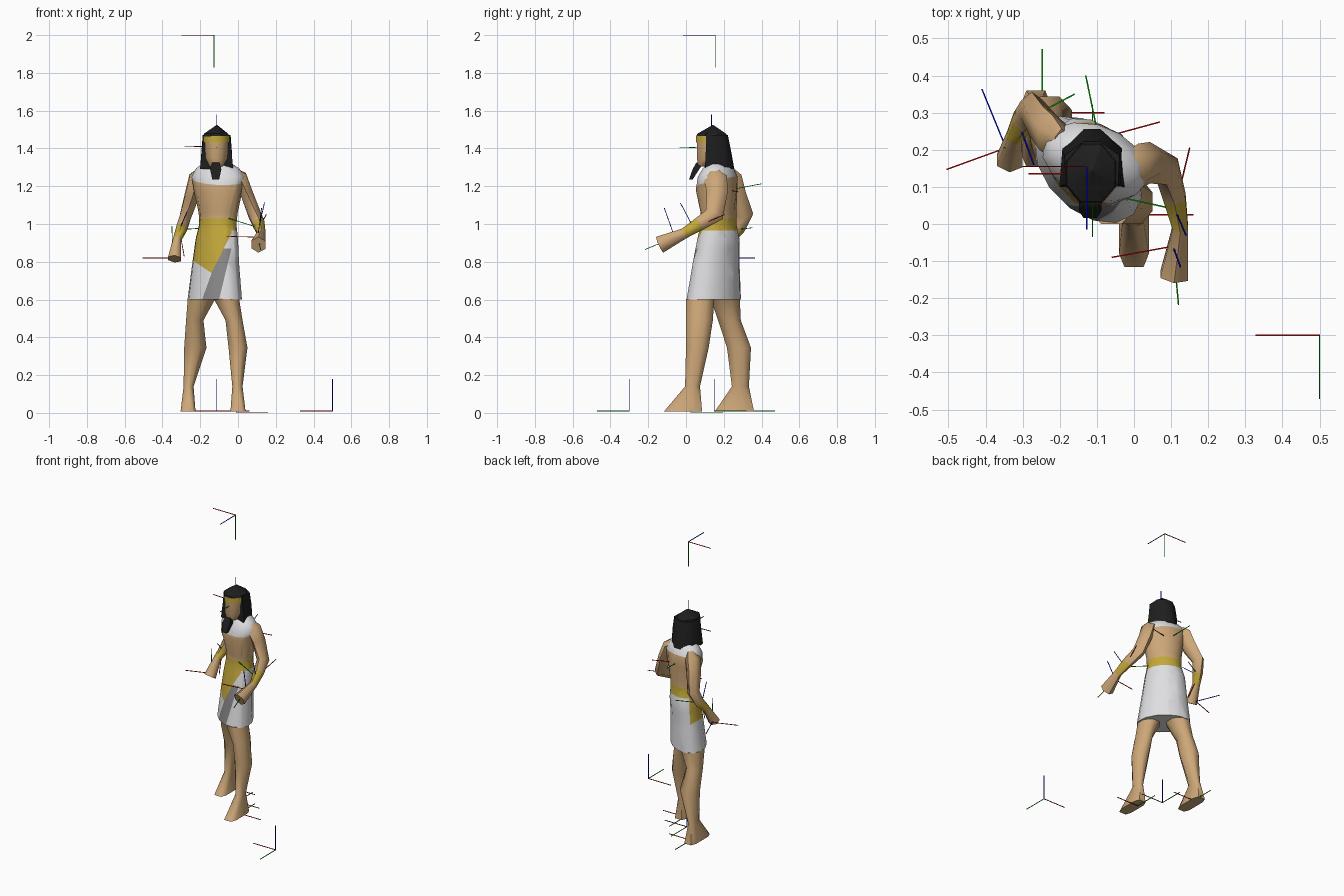
import bpy, bmesh, math
from mathutils import Vector

if "Cube" in bpy.data.objects:
    bpy.data.objects.remove(bpy.data.objects["Cube"])


def mat(name, r, g, b):
    m = bpy.data.materials.new(name)
    m.diffuse_color = (*[c ** 2.2 for c in (r, g, b)], 1)
    m.use_nodes = True
    m.node_tree.nodes["Principled BSDF"].inputs["Base Color"].default_value = m.diffuse_color
    return m


SKIN, GOLD, WHITE = mat("skin", .80, .65, .47), mat("gold", .76, .65, .24), mat("white linen", .87, .87, .88)
BLACK, GREY = mat("black hair", .14, .14, .14), mat("grey sash", .53, .53, .53)
RED, GREEN, BLUE = mat("marker red", .75, .03, .03), mat("marker green", .03, .7, .03), mat("marker blue", .03, .03, .8)


def skin_rings(bm, rings):
    """Join equal-sized rings of points into a capped tube; returns faces by segment."""
    vs = [[bm.verts.new(p) for p in r] for r in rings]
    n = len(vs[0])
    segs = [[bm.faces.new((a[i], a[(i + 1) % n], b[(i + 1) % n], b[i])) for i in range(n)]
            for a, b in zip(vs, vs[1:])]
    bm.faces.new(vs[0][::-1])
    bm.faces.new(vs[-1])
    return segs


def finish(bm, name, mats, angle=62):
    bmesh.ops.recalc_face_normals(bm, faces=bm.faces)
    me = bpy.data.meshes.new(name)
    bm.to_mesh(me)
    bm.free()
    ob = bpy.data.objects.new(name, me)
    bpy.context.collection.objects.link(ob)
    for m in mats:
        me.materials.append(m)
    bpy.ops.object.select_all(action='DESELECT')
    ob.select_set(True)
    bpy.context.view_layer.objects.active = ob
    bpy.ops.object.shade_smooth_by_angle(angle=math.radians(angle))
    return ob


def flat_ring(x0, x1, y0, y1, z, n=8, power=1):
    """Horizontal ring with flat sides touching the given extents."""
    k = math.cos(math.pi / n) ** power
    pts = []
    for i in range(n):
        a = 2 * math.pi * (i + .5) / n
        c, s = [math.copysign(abs(t) ** power, t) / k for t in (math.cos(a), math.sin(a))]
        pts.append(((x0 + x1) / 2 + c * (x1 - x0) / 2, (y0 + y1) / 2 + s * (y1 - y0) / 2, z))
    return pts


def yaw_ring(cx, cy, z, a, b, yaw, n=14):
    """Horizontal ellipse turned about z."""
    c, s = math.cos(math.radians(yaw)), math.sin(math.radians(yaw))
    return [(cx + c * a * math.cos(t) - s * b * math.sin(t), cy + s * a * math.cos(t) + c * b * math.sin(t), z)
            for t in (2 * math.pi * i / n for i in range(n))]


def tube_rings(path, n=6):
    """Rings of (x, y, z, half width, half height) swept along a path."""
    ps = [Vector(p[:3]) for p in path]
    out = []
    for i, p in enumerate(path):
        t = (ps[min(i + 1, len(ps) - 1)] - ps[max(i - 1, 0)]).normalized()
        u = Vector((0, 1, 0)) if abs(t.x) > .9 else Vector((1, 0, 0))
        u = (u - t * u.dot(t)).normalized()
        v = t.cross(u)
        out.append([ps[i] + u * p[3] * math.cos(q) + v * p[4] * math.sin(q)
                    for q in (2 * math.pi * (k + .5) / n for k in range(n))])
    return out


def loft(name, rings, material, angle=62):
    bm = bmesh.new()
    skin_rings(bm, rings)
    return finish(bm, name, [material], angle)


# Torso and kilt in one loft, then cut along the painted borders
bm = bmesh.new()
skin_rings(bm, [yaw_ring(*r) for r in (
    (-.123, .147, .60, .172, .112, -45), (-.118, .160, .80, .145, .100, -45),
    (-.112, .172, .92, .130, .095, -45), (-.107, .172, 1.0, .110, .085, -42),
    (-.105, .172, 1.06, .112, .085, -36), (-.105, .162, 1.18, .135, .105, -25),
    (-.105, .168, 1.25, .150, .097, -22), (-.108, .172, 1.295, .122, .075, -21),
    (-.112, .165, 1.335, .055, .045, -20))])


def side(p, a, b):
    """Positive when p lies right of the line a-b (going up) in the xz plane."""
    return (p.x - a[0]) * (b[1] - a[1]) - (p.z - a[1]) * (b[0] - a[0])


APRON_R = ((-.15, .72), (-.02, .98))
APRON_B = ((-.215, .79), (-.14, .74))
SASH_R = ((-.10, .60), (-.035, .87))
SASH_L = ((-.19, .60), (-.14, .74))
cuts = [((a[0], 0, a[1]), (b[1] - a[1], 0, a[0] - b[0])) for a, b in (APRON_R, APRON_B, SASH_R, SASH_L)]
cuts += [((0, 0, z), (0, 0, 1)) for z in (.74, .87, .965, 1.03)]
cuts += [((0, .05, 1.205), (0, -.22, 1)), ((0, .05, 0), (1, 1, 0))]
for co, no in cuts:
    bmesh.ops.bisect_plane(bm, geom=bm.verts[:] + bm.edges[:] + bm.faces[:], plane_co=co, plane_no=no, dist=1e-4)
for f in bm.faces:
    p = f.calc_center_median()
    front = p.x + p.y < .05
    if p.z > 1.205 + .22 * (p.y - .05):
        i = 2                                   # collar
    elif p.z > 1.03:
        i = 0                                   # bare chest
    elif p.z > .965:
        i = 1                                   # belt
    elif front and side(p, *APRON_R) < 0 and side(p, *APRON_B) < 0 and p.z > .73:
        i = 1                                   # apron
    elif (front and p.z < .87 and side(p, *SASH_R) < 0
          and side(p, *(APRON_R if p.z > .74 else SASH_L)) > 0 and p.z > .602):
        i = 3                                   # sash
    else:
        i = 2                                   # kilt
    f.material_index = i
finish(bm, "torso_and_kilt", [SKIN, GOLD, WHITE, GREY])

# Legs with wedge feet: x range, y range, height
legs = {
    "left_leg": ((-.128, .006, .0, .15, .604), (-.066, .024, 0, .142, .49), (-.05, .05, 0, .12, .345),
                 (-.03, .024, -.005, .074, .14), (-.04, .04, -.116, .085, .008)),
    "right_leg": ((-.266, -.12, .13, .285, .604), (-.275, -.183, .17, .29, .49), (-.285, -.167, .217, .344, .345),
                  (-.288, -.235, .243, .333, .14), (-.304, -.225, .153, .36, .008))}
for name, rows in legs.items():
    loft(name, [flat_ring(*r, power=.5 if r[4] < .1 else 1) for r in rows], SKIN)

# Arms with a gold cuff on the lower forearm and a flared hand
arms = {
    "left_arm": ((-.02, .155, 1.275, .025, .04), (.012, .155, 1.25, .04, .062), (.043, .165, 1.17, .038, .056),
                 (.088, .15, 1.05, .036, .05), (.11, .07, 1.0, .034, .036), (.125, -.01, .95, .024, .028),
                 (.108, -.14, .89, .043, .046)),
    "right_arm": ((-.195, .22, 1.275, .025, .04), (-.22, .235, 1.24, .045, .062), (-.245, .265, 1.15, .042, .055),
                  (-.275, .31, 1.05, .036, .046), (-.297, .28, .98, .033, .036), (-.322, .235, .92, .024, .027),
                  (-.335, .17, .815, .04, .036))}
for name, path in arms.items():
    bm = bmesh.new()
    for f in skin_rings(bm, tube_rings(path))[4]:
        f.material_index = 1
    finish(bm, name, [SKIN, GOLD])

# Head, headband, beard
loft("neck", [flat_ring(-.155, -.07, .11, .2, z) for z in (1.28, 1.36)], SKIN)
loft("head", [flat_ring(*r) for r in ((-.15, -.08, .065, .19, 1.305), (-.172, -.055, .057, .2, 1.35),
                                      (-.178, -.05, .058, .21, 1.47))], SKIN)
loft("headband", [flat_ring(-.182, -.046, .054, .214, z) for z in (1.432, 1.467)], GOLD)
loft("beard", [flat_ring(*r, n=4) for r in ((-.137, -.099, .055, .095, 1.325), (-.148, -.088, .035, .07, 1.29),
                                            (-.136, -.1, .016, .035, 1.235))], BLACK)


def curtain(front, wide, y0, ym, y1, z):
    """Six-sided wig section: straight front, widest in the middle, narrow back."""
    c = -.113
    return [(c - front, y0, z), (c + front, y0, z), (c + wide, ym, z), (c + .022, y1, z),
            (c - .022, y1, z), (c - wide, ym, z)]


# Wig: pointed cap and flared back curtain
loft("wig_cap", [flat_ring(-.184, -.046, .054, .218, 1.464), flat_ring(-.18, -.052, .06, .212, 1.478),
                 flat_ring(-.114, -.11, .141, .145, 1.524)], BLACK, 25)
loft("wig_curtain", [curtain(.070, .074, .105, .185, .222, 1.47), curtain(.078, .080, .105, .195, .238, 1.39),
                     curtain(.088, .080, .100, .205, .256, 1.29)], BLACK)

# Thin axis markers: origin, then red, green and blue ends
L = .172
markers = [
    ((-.127, .155, 2), (-.3, .155, 2), (-.127, .155, 2 - L), (-.127, -.015, 2)),
    ((.5, -.3, .01), (.5 - L, -.3, .01), (.5, -.3 - L, .01), (.5, -.3, .18)),
    ((-.112, .15, .01), (.06, .15, .01), (-.112, .32, .01), (-.112, .15, .18)),
    ((-.247, .3, .01), (-.08, .3, .01), (-.247, .472, .01), (-.247, .3, .18)),
    ((-.01, .025, .004), (.16, .025, .004), (-.01, .197, .004), (-.01, .025, .175)),
    ((-.112, .135, 1.408), (-.284, .135, 1.412), (-.112, -.035, 1.403), (-.112, .135, 1.58)),
    ((-.345, .205, .82), (-.505, .147, .82), (-.35, .205, .99), (-.41, .364, .82)),
    ((.105, -.06, .93), (-.06, -.09, .935), (.12, -.217, .865), (.125, -.115, 1.085)),
    ((.11, .04, .98), (.15, .205, 1.05), (-.05, .075, 1.03), (.14, -.03, 1.112)),
    ((-.095, .23, 1.18), (.07, .275, 1.17), (-.13, .4, 1.213), (-.1, .22, 1.35)),
    ((-.31, .27, .97), (-.285, .2, .83), (-.16, .35, .98), (-.27, .16, 1.065))]
for k, (colour, m) in enumerate((("red", RED), ("green", GREEN), ("blue", BLUE)), 1):
    bm = bmesh.new()
    for row in markers:
        skin_rings(bm, tube_rings([(*row[0], .0026, .0026), (*row[k], .0026, .0026)], 4))
    finish(bm, "axis_markers_" + colour, [m])
